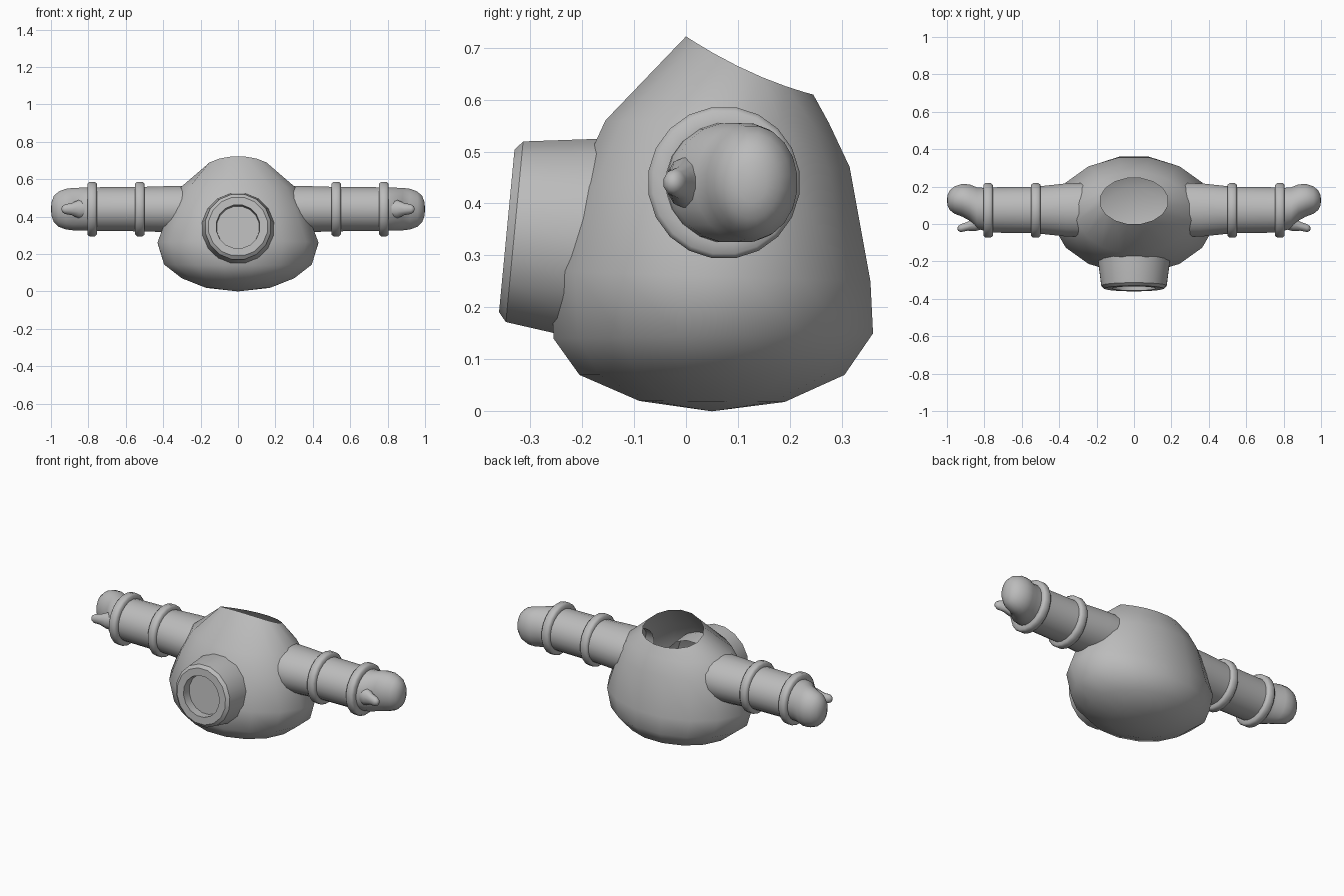
import bpy, bmesh, math
from mathutils import Vector

if "Cube" in bpy.data.objects:
    bpy.data.objects.remove(bpy.data.objects["Cube"])

grey = bpy.data.materials.new("plain grey")
grey.diffuse_color = (0.5, 0.5, 0.5, 1)
grey.use_nodes = True
grey.node_tree.nodes["Principled BSDF"].inputs["Base Color"].default_value = grey.diffuse_color


def loft(name, rings, cap_start=False, cap_end=False, angle=50, mirror=False):
    """Skin a list of equal-length rings; a ring with one point is a pole."""
    bm = bmesh.new()
    vr = [[bm.verts.new(p) for p in ring] for ring in rings]
    for a, b in zip(vr, vr[1:]):
        n = max(len(a), len(b))
        for i in range(n):
            j = (i + 1) % n
            if len(a) == 1:
                bm.faces.new((a[0], b[j], b[i]))
            elif len(b) == 1:
                bm.faces.new((a[i], a[j], b[0]))
            else:
                bm.faces.new((a[i], a[j], b[j], b[i]))
    if cap_start:
        bm.faces.new(vr[0])
    if cap_end:
        bm.faces.new(vr[-1])
    bmesh.ops.recalc_face_normals(bm, faces=bm.faces)
    me = bpy.data.meshes.new(name)
    bm.to_mesh(me)
    bm.free()
    me.materials.append(grey)
    ob = bpy.data.objects.new(name, me)
    bpy.context.collection.objects.link(ob)
    bpy.ops.object.select_all(action='DESELECT')
    ob.select_set(True)
    bpy.context.view_layer.objects.active = ob
    bpy.ops.object.shade_smooth_by_angle(angle=math.radians(angle))
    if mirror:
        ob.modifiers.new("mirror", 'MIRROR')
    return ob


def angles(n):
    return [2 * math.pi * (i + 0.5) / n for i in range(n)]


def body_ring(yf, zf, yb, zb, w, sag=0):
    """Tilted ellipse running from a front point to a back point."""
    k = 1 / math.cos(math.pi / 16)
    pts = []
    for t in angles(16):
        c, s = math.cos(t) * k, math.sin(t) * k
        pts.append(((w * s), (yf + yb) / 2 + (yb - yf) / 2 * c,
                    (zf + zb) / 2 + (zb - zf) / 2 * c - sag * s * s))
    return pts


def x_ring(x, cy, cz, ry, rz, n=20):
    return [(x, cy + ry * math.cos(t), cz + rz * math.sin(t)) for t in angles(n)]


# Body: rounded pot with an open, backward-tilted mouth
loft("body", [
    [(0, 0.05, 0)],
    body_ring(-0.09, 0.02, 0.19, 0.018, 0.17),
    body_ring(-0.205, 0.07, 0.305, 0.07, 0.30),
    body_ring(-0.255, 0.14, 0.36, 0.15, 0.395),
    body_ring(-0.26, 0.27, 0.355, 0.25, 0.43),
    body_ring(-0.215, 0.43, 0.315, 0.47, 0.362),
    body_ring(-0.155, 0.56, 0.275, 0.555, 0.305),
    body_ring(0.0, 0.722, 0.245, 0.61, 0.18, 0.012),
], angle=80)

# Snout: tapered tube with a bevelled rim and a recessed disc
centre = Vector((0, -0.345, 0.347))
axis = Vector((0, -0.9955, 0.095))
up = Vector((0, 0.095, 0.9955))
right = Vector((1, 0, 0))
profile = [(-0.27, 0.2), (-0.18, 0.2), (-0.015, 0.178), (0, 0.16),
           (0, 0.118), (-0.05, 0.115)]
loft("snout", [[centre + axis * s + (right * math.cos(t) + up * math.sin(t)) * r
                for t in angles(16)] for s, r in profile],
     cap_end=True, angle=35)

# Arm sleeves
loft("arm", [x_ring(x, 0.075, 0.44, ry, rz) for x, ry, rz in
             [(0.26, 0.146, 0.127), (0.36, 0.144, 0.125), (0.525, 0.126, 0.12),
              (0.8, 0.122, 0.118)]], cap_end=True, mirror=True)

# Raised cuffs around each arm
for label, x in (("elbow_cuff", 0.525), ("wrist_cuff", 0.78)):
    loft(label, [x_ring(x + dx, 0.073, 0.44, r, r) for dx, r in
                 [(-0.025, 0.112), (-0.025, 0.138), (-0.015, 0.147),
                  (0.015, 0.147), (0.025, 0.138), (0.025, 0.112)]],
         angle=60, mirror=True)

# Mitten hands, curling back from the thumb side
hand = [(0.78, 0.075, 0.118, 0.116), (0.84, 0.085, 0.112, 0.116),
        (0.88, 0.115, 0.098, 0.115), (0.92, 0.127, 0.088, 0.11),
        (0.96, 0.128, 0.074, 0.095), (0.985, 0.127, 0.053, 0.07),
        (0.997, 0.127, 0.028, 0.038)]
loft("hand", [x_ring(x, cy, 0.44, ry, rz) for x, cy, ry, rz in hand]
     + [[(1.0, 0.127, 0.44)]], angle=80, mirror=True)

# Thumbs
thumb = [(0.79, 0.03, 0.055, 0.06), (0.85, 0.0, 0.04, 0.05),
         (0.89, -0.012, 0.025, 0.032), (0.925, -0.022, 0.022, 0.026),
         (0.94, -0.024, 0.014, 0.016)]
loft("thumb", [x_ring(x, cy, 0.44, ry, rz, 10) for x, cy, ry, rz in thumb]
     + [[(0.945, -0.024, 0.44)]], angle=80, mirror=True)
